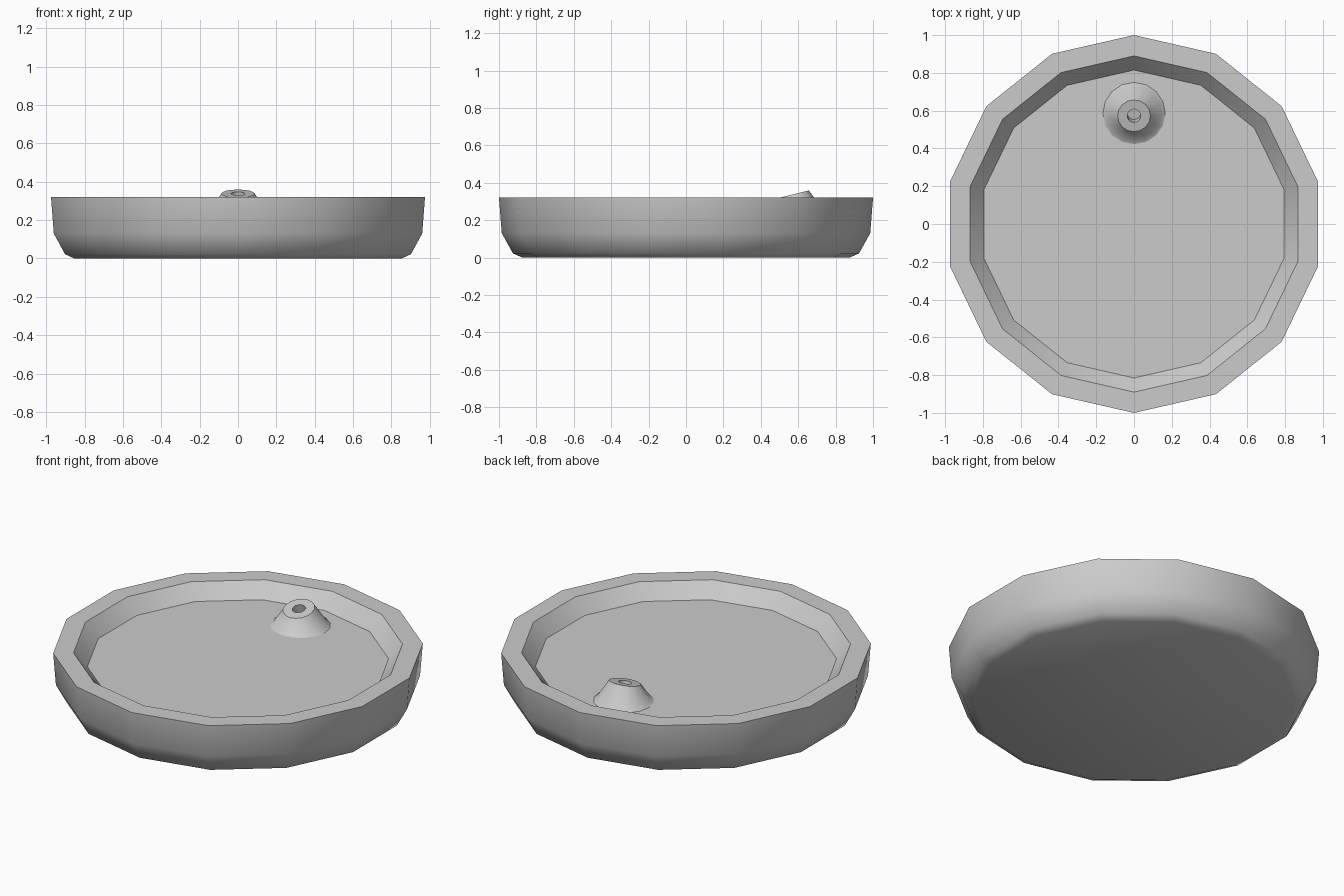
import bpy, bmesh
from math import sin, cos, pi, radians
from mathutils import Vector, Matrix

if "Cube" in bpy.data.objects:
    bpy.data.objects.remove(bpy.data.objects["Cube"])


def loft(name, rings, sides, angle):
    """Skin rings of (centre, radius, tilt about x); cap both ends."""
    bm = bmesh.new()
    loops = []
    for centre, r, tilt in rings:
        rot = Matrix.Rotation(tilt, 3, 'X')
        loops.append([bm.verts.new(Vector(centre) + rot @ Vector(
            (r * cos(pi / 2 + 2 * pi * i / sides), r * sin(pi / 2 + 2 * pi * i / sides), 0)))
            for i in range(sides)])
    for a, b in zip(loops, loops[1:]):
        for i in range(sides):
            j = (i + 1) % sides
            bm.faces.new((a[i], a[j], b[j], b[i]))
    bm.faces.new(loops[0][::-1])
    bm.faces.new(loops[-1])
    bmesh.ops.recalc_face_normals(bm, faces=bm.faces)
    mesh = bpy.data.meshes.new(name)
    bm.to_mesh(mesh)
    bm.free()
    ob = bpy.data.objects.new(name, mesh)
    bpy.context.collection.objects.link(ob)
    bpy.ops.object.select_all(action='DESELECT')
    ob.select_set(True)
    bpy.context.view_layer.objects.active = ob
    bpy.ops.object.shade_smooth_by_angle(angle=radians(angle))
    return ob


# Fourteen-sided basin: underside, rounded wall, flat rim, sloped inside, floor
profile = [(0.875, 0), (0.925, 0.022), (0.985, 0.13), (1.0, 0.32), (0.89, 0.32), (0.815, 0.235)]
loft("basin", [((0, 0, z), r, 0) for r, z in profile], 14, 40)

# Tilted spout rising from the floor, with a small blind hole
t = radians(14)
spout = [((0, 0.583, 0.232), 0.17, 0),
         ((0, 0.583, 0.247), 0.147, radians(3)),
         ((0, 0.573, 0.338), 0.087, t),
         ((0, 0.573, 0.338), 0.036, t),
         ((0, 0.588, 0.28), 0.036, t)]
loft("spout", spout, 16, 40)
